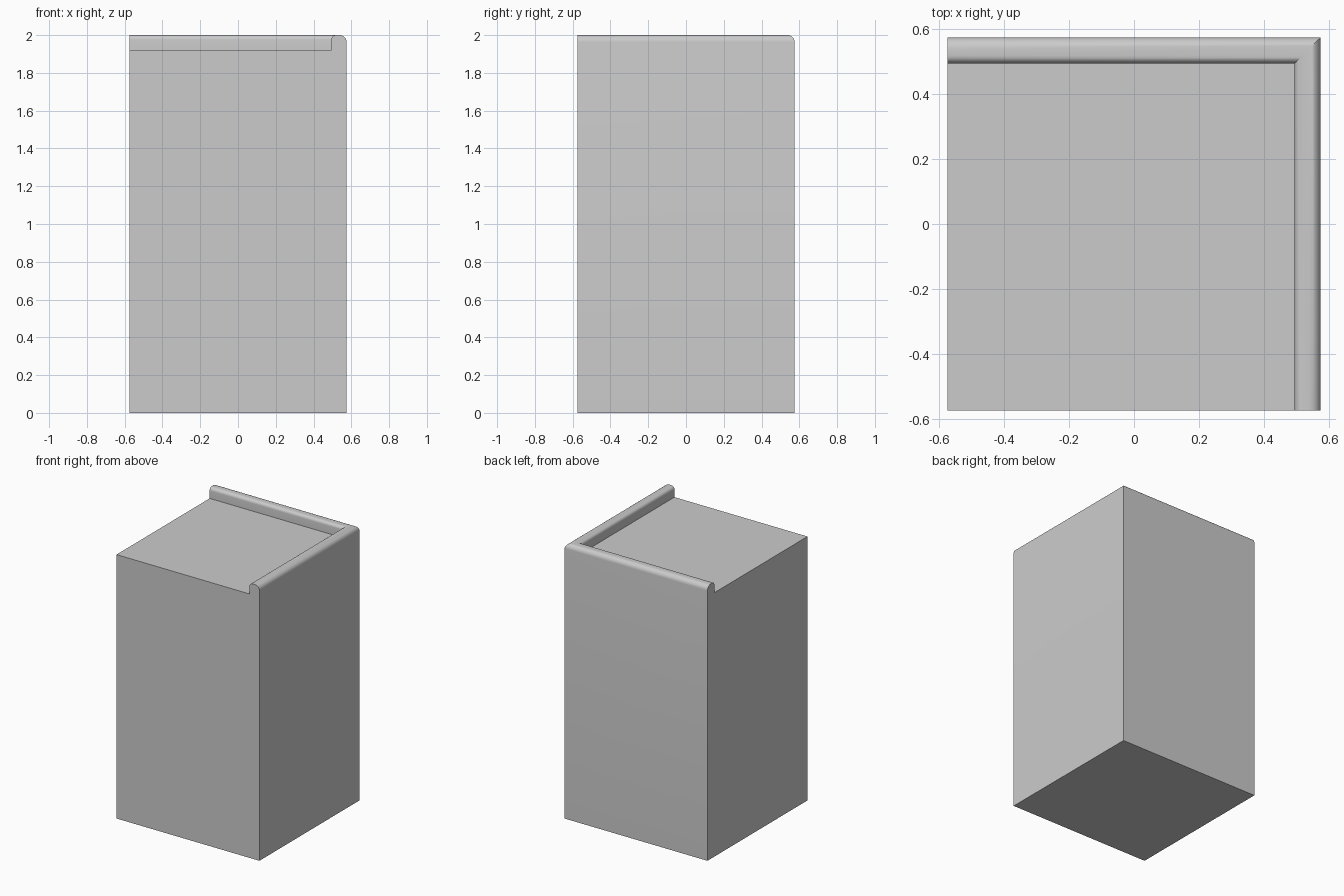
import bpy, bmesh
from math import sin, cos, pi

if "Cube" in bpy.data.objects:
    bpy.data.objects.remove(bpy.data.objects["Cube"])

H = 0.575          # half width of the block
INNER = 0.495      # inner side of the raised rim
FLOOR, TOP = 1.92, 2.0
SEG = 6


def arc(cx, cz, r, start, end):
    return [(cx + r * cos(start + (end - start) * i / SEG),
             cz + r * sin(start + (end - start) * i / SEG)) for i in range(SEG + 1)]


# rim cross-section (distance from centre, height), inner foot to outer base
ri, ro = 0.024, 0.036
profile = [(INNER, FLOOR)]
profile += arc(INNER + ri, TOP - ri, ri, pi, pi / 2)
profile += arc(H - ro, TOP - ro, ro, pi / 2, 0)
profile += [(H, 0)]

bm = bmesh.new()

# sweep the section along the back, round the mitred corner, down the right side
left = [bm.verts.new((-H, d, z)) for d, z in profile]
corner = [bm.verts.new((d, d, z)) for d, z in profile]
front = [bm.verts.new((d, -H, z)) for d, z in profile]
for a, b in ((left, corner), (corner, front)):
    for i in range(len(profile) - 1):
        bm.faces.new((a[i], a[i + 1], b[i + 1], b[i]))

# sunken top, base and the two flat end faces
low = bm.verts.new((-H, -H, 0))
high = bm.verts.new((-H, -H, FLOOR))
bm.faces.new((high, front[0], corner[0], left[0]))
bm.faces.new((low, left[-1], corner[-1], front[-1]))
bm.faces.new([low, high] + front)
bm.faces.new([low, high] + left)
bmesh.ops.recalc_face_normals(bm, faces=bm.faces[:])

mesh = bpy.data.meshes.new("rimmed_block")
bm.to_mesh(mesh)
bm.free()
block = bpy.data.objects.new("rimmed_block", mesh)
bpy.context.collection.objects.link(block)
bpy.context.view_layer.objects.active = block
block.select_set(True)
bpy.ops.object.shade_smooth_by_angle(angle=pi / 6)
